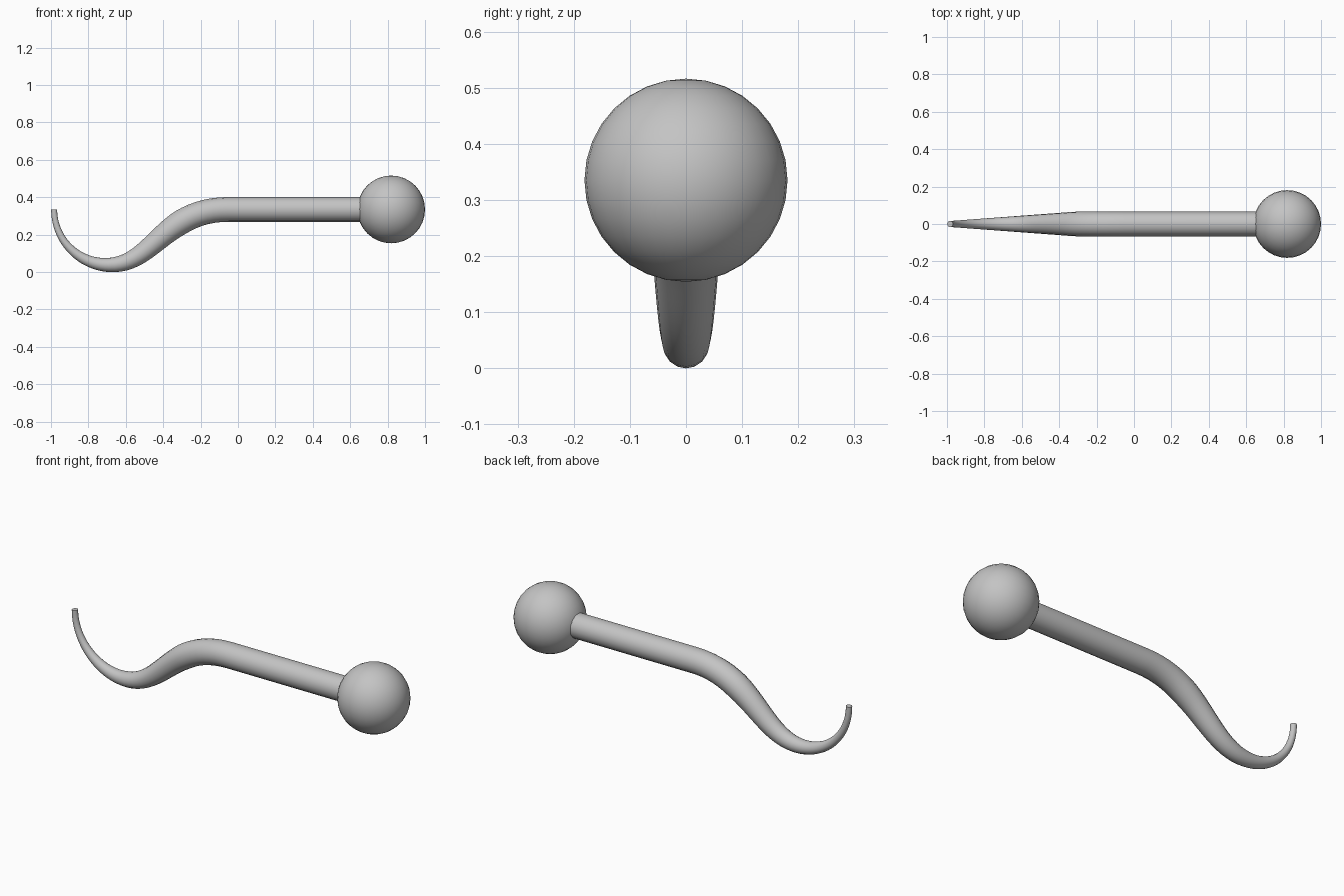
import bpy
import math
from mathutils import Vector
from mathutils.geometry import interpolate_bezier

cube = bpy.data.objects.get("Cube")
if cube:
    bpy.data.objects.remove(cube, do_unlink=True)

AXIS_Z = 0.335
ROD_R = 0.066

grey = bpy.data.materials.new("grey_metal")
grey.use_nodes = True
colour = (0.55, 0.55, 0.55, 1)
grey.diffuse_color = colour
grey.node_tree.nodes["Principled BSDF"].inputs["Base Color"].default_value = colour


def finish(obj, name):
    """Name, colour and smooth one part."""
    obj.name = name
    obj.data.materials.clear()
    obj.data.materials.append(grey)
    bpy.ops.object.select_all(action='DESELECT')
    obj.select_set(True)
    bpy.context.view_layer.objects.active = obj
    bpy.ops.object.shade_smooth_by_angle(angle=math.radians(35))


def bend(a, b, c, d, steps):
    """Sample one bend in the xz plane."""
    return interpolate_bezier(*[Vector((x, 0, z)) for x, z in (a, b, c, d)], steps)


# Ball on the end of the handle
bpy.ops.mesh.primitive_uv_sphere_add(segments=32, ring_count=16, radius=0.181,
                                     location=(0.819, 0, AXIS_Z))
finish(bpy.context.object, "handle_ball")

# Straight rod running into a tapering S-bend and an upturned hook
low = (-0.69, 0.038)
path = [Vector((0.75, 0, AXIS_Z))]
path += bend((-0.05, AXIS_Z), (-0.40, AXIS_Z), (-0.45, low[1]), low, 24)
path += bend(low, (-0.85, low[1]), (-0.983, 0.17), (-0.983, AXIS_Z), 24)[1:]

curve = bpy.data.curves.new("hooked_rod", 'CURVE')
curve.dimensions = '3D'
curve.bevel_depth = 1
curve.bevel_resolution = 6
curve.use_fill_caps = True
spline = curve.splines.new('POLY')
spline.points.add(len(path) - 1)
for point, p in zip(spline.points, path):
    point.co = (*p, 1)
    point.radius = min(ROD_R, 0.016 + 0.0745 * (p.x + 0.983))
rod = bpy.data.objects.new("hooked_rod", curve)
bpy.context.collection.objects.link(rod)
bpy.ops.object.select_all(action='DESELECT')
rod.select_set(True)
bpy.context.view_layer.objects.active = rod
bpy.ops.object.convert(target='MESH')
finish(bpy.context.object, "hooked_rod")
